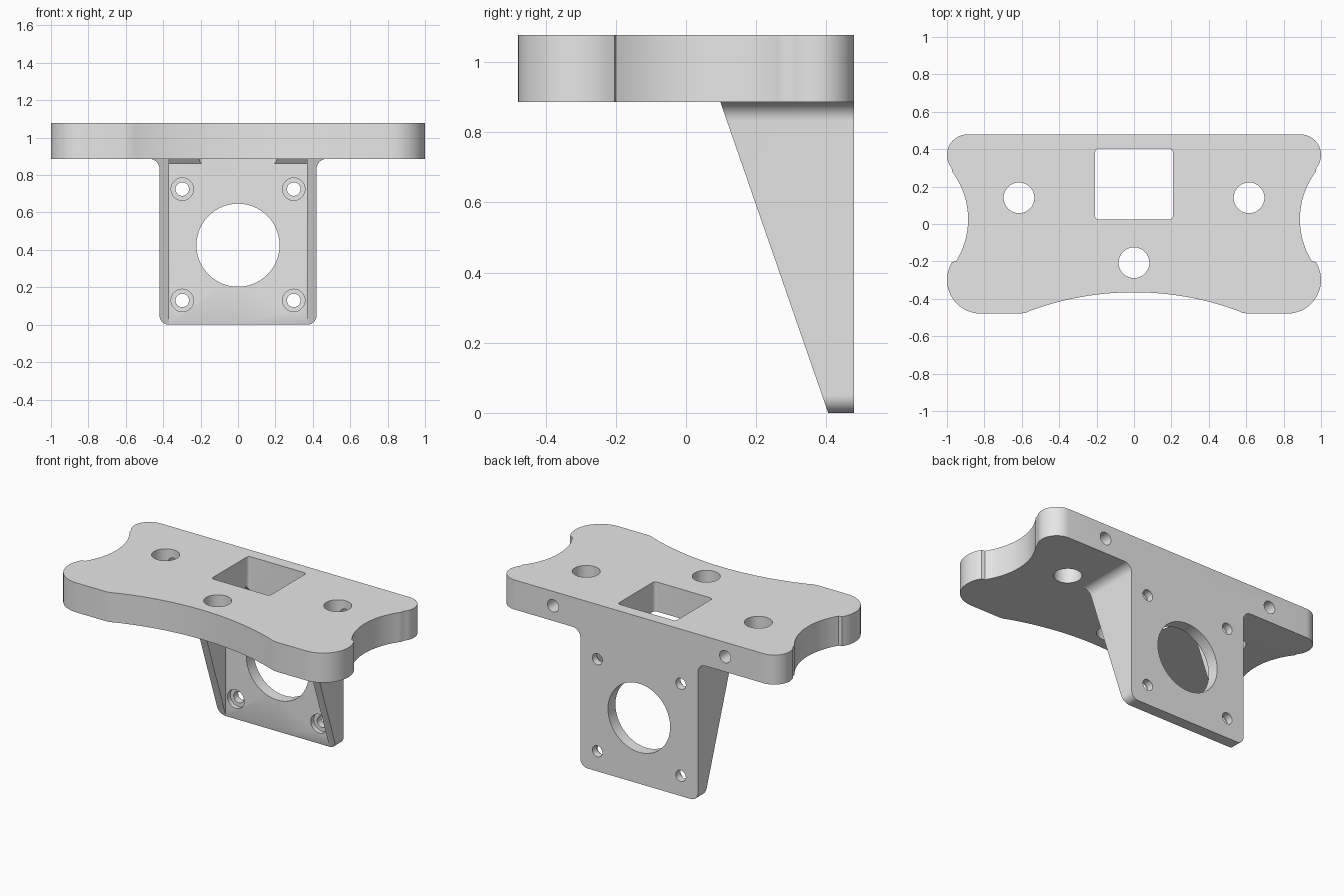
import bpy, bmesh
from math import radians, cos, sin, sqrt

if "Cube" in bpy.data.objects:
    bpy.data.objects.remove(bpy.data.objects["Cube"], do_unlink=True)

BACK, WALL = 0.479, 0.403      # back face and front of the upright wall (y)
UNDER, TOP = 0.887, 1.078      # plate underside and top (z)

grey = bpy.data.materials.new("light_grey")
grey.use_nodes = True
grey.diffuse_color = (0.8, 0.8, 0.8, 1)
grey.node_tree.nodes["Principled BSDF"].inputs["Base Color"].default_value = grey.diffuse_color


def arc(cx, cy, r, start, end, n=16):
    steps = [radians(start + (end - start) * i / n) for i in range(n + 1)]
    return [(cx + r * cos(t), cy + r * sin(t)) for t in steps]


def mirrored(half):
    return half + [(-a, b) for a, b in reversed(half) if abs(a) > 1e-6]


def prism(name, outline, axis, lo, hi):
    """Extrude a 2D outline along an axis from lo to hi."""
    place = {"X": lambda a, b, d: (d, a, b),
             "Y": lambda a, b, d: (a, d, b),
             "Z": lambda a, b, d: (a, b, d)}[axis]
    bm = bmesh.new()
    low = [bm.verts.new(place(a, b, lo)) for a, b in outline]
    high = [bm.verts.new(place(a, b, hi)) for a, b in outline]
    bm.faces.new(low)
    bm.faces.new(high)
    for i in range(len(low)):
        j = (i + 1) % len(low)
        bm.faces.new((low[i], low[j], high[j], high[i]))
    bmesh.ops.recalc_face_normals(bm, faces=bm.faces)
    mesh = bpy.data.meshes.new(name)
    bm.to_mesh(mesh)
    bm.free()
    mesh.materials.append(grey)
    obj = bpy.data.objects.new(name, mesh)
    bpy.context.collection.objects.link(obj)
    return obj


def disc(cx, cy, r, n=64):
    return arc(cx, cy, r, 0, 360, n)[:-1]


def combine(target, other, operation):
    mod = target.modifiers.new(operation, "BOOLEAN")
    mod.operation, mod.solver, mod.object = operation, "EXACT", other
    bpy.context.view_layer.objects.active = target
    bpy.ops.object.modifier_apply(modifier=mod.name)
    bpy.data.objects.remove(other, do_unlink=True)


# Top plate: rounded lobes, scooped sides and a scooped front
scoop_r = 1.608
front = [(x, -0.365 + sqrt(scoop_r**2 - x * x) - scoop_r) for x in [0.55 * i / 16 for i in range(16, -1, -1)]]
half_plate = ([(0, BACK)]
              + arc(0.89, BACK - 0.11, 0.11, 90, -39)
              + arc(1.31, 0.025, 0.423, 143, 212, 24)
              + arc(0.82, BACK * -1 + 0.18, 0.18, 32, -90)
              + [(0.61, -BACK), (0.58, -0.475)] + front)
bracket = prism("mounting_bracket", mirrored(half_plate), "Z", UNDER, TOP)

# Upright: wall and side gussets, flared where they meet the plate
half_upright = ([(0, 0)] + arc(0.37, 0.05, 0.05, -90, 0, 10)
                + arc(0.475, UNDER - 0.055, 0.055, 180, 90, 10)
                + [(0.475, 0.95), (0, 0.95)])
upright = prism("upright", mirrored(half_upright), "Y", 0, BACK)

# Slope the gussets, then hollow between them, leaving a small corner chamfer
slope = [(0.44, -0.1), (0.063, 0.987), (-0.2, 0.987), (-0.2, -0.1)]
combine(upright, prism("slope_cutter", slope, "X", -1, 1), "DIFFERENCE")
pocket = [(-0.3, -0.1), (WALL, -0.1), (WALL, UNDER - 0.025), (WALL - 0.02, UNDER), (-0.3, UNDER)]
combine(upright, prism("pocket_cutter", pocket, "X", -0.37, 0.37), "DIFFERENCE")
combine(bracket, upright, "UNION")

# Square opening through the plate
r = 0.02
opening = mirrored(arc(0.208 - r, 0.024 + r, r, -90, 0, 6) + arc(0.208 - r, WALL - r, r, 0, 90, 6))
cutters = [prism("opening_cutter", opening, "Z", 0.8, 1.2)]

# Vertical plate holes and the cross holes from the back
for x, y in ((-0.615, 0.14), (0.615, 0.14), (0, -0.207)):
    cutters.append(prism("plate_hole_cutter", disc(x, y, 0.082), "Z", 0.8, 1.2))
for x in (-0.615, 0.615):
    cutters.append(prism("cross_hole_cutter", disc(x, 0.985, 0.04, 32), "Y", 0.14, 0.6))

# Large round opening and four counterbored screw holes in the wall
cutters.append(prism("round_cutter", disc(0, 0.425, 0.222, 96), "Y", 0.3, 0.6))
for x in (-0.298, 0.298):
    for z in (0.13, 0.725):
        cutters.append(prism("screw_cutter", disc(x, z, 0.036, 32), "Y", 0.3, 0.6))
        cutters.append(prism("counterbore_cutter", disc(x, z, 0.06, 40), "Y", 0.35, WALL + 0.03))
for cutter in cutters:
    combine(bracket, cutter, "DIFFERENCE")

bpy.ops.object.select_all(action="DESELECT")
bracket.select_set(True)
bpy.context.view_layer.objects.active = bracket
bpy.ops.object.shade_smooth_by_angle(angle=radians(30))
